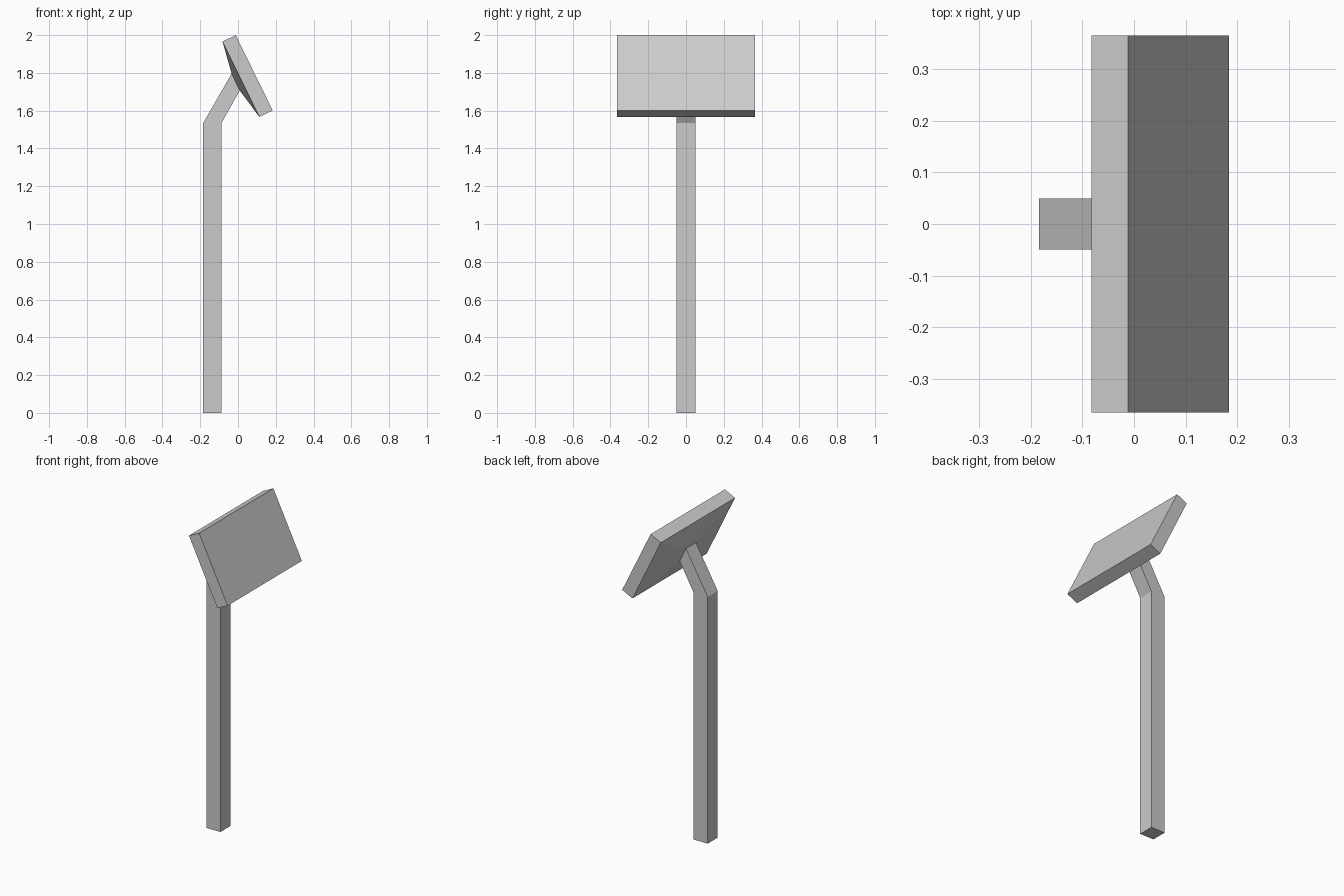
import bpy, bmesh

if "Cube" in bpy.data.objects:
    bpy.data.objects.remove(bpy.data.objects["Cube"])

# Each section: two side-view points (x, z), back/upper edge then front/lower edge, and half width in y
sections = [
    ((-0.184, 0.0), (-0.087, 0.0), 0.049),        # post foot
    ((-0.184, 1.535), (-0.087, 1.535), 0.049),    # bend
    ((-0.034, 1.796), (0.009, 1.706), 0.049),     # arm end
    ((-0.082, 1.966), (0.113, 1.567), 0.365),     # panel back rim
    ((-0.012, 2.0), (0.184, 1.601), 0.365),       # panel front face
]

# Signpost: one continuous skin of square loops from foot to panel face
bm = bmesh.new()
loops = []
for (ax, az), (bx, bz), w in sections:
    loops.append([bm.verts.new(p) for p in
                  ((ax, -w, az), (bx, -w, bz), (bx, w, bz), (ax, w, az))])
for lo, hi in zip(loops, loops[1:]):
    for i in range(4):
        j = (i + 1) % 4
        bm.faces.new((lo[i], lo[j], hi[j], hi[i]))
bm.faces.new(loops[0][::-1])
bm.faces.new(loops[-1])
bmesh.ops.recalc_face_normals(bm, faces=bm.faces)

mesh = bpy.data.meshes.new("post_with_tilted_panel")
bm.to_mesh(mesh)
bm.free()
bpy.context.collection.objects.link(bpy.data.objects.new("post_with_tilted_panel", mesh))
